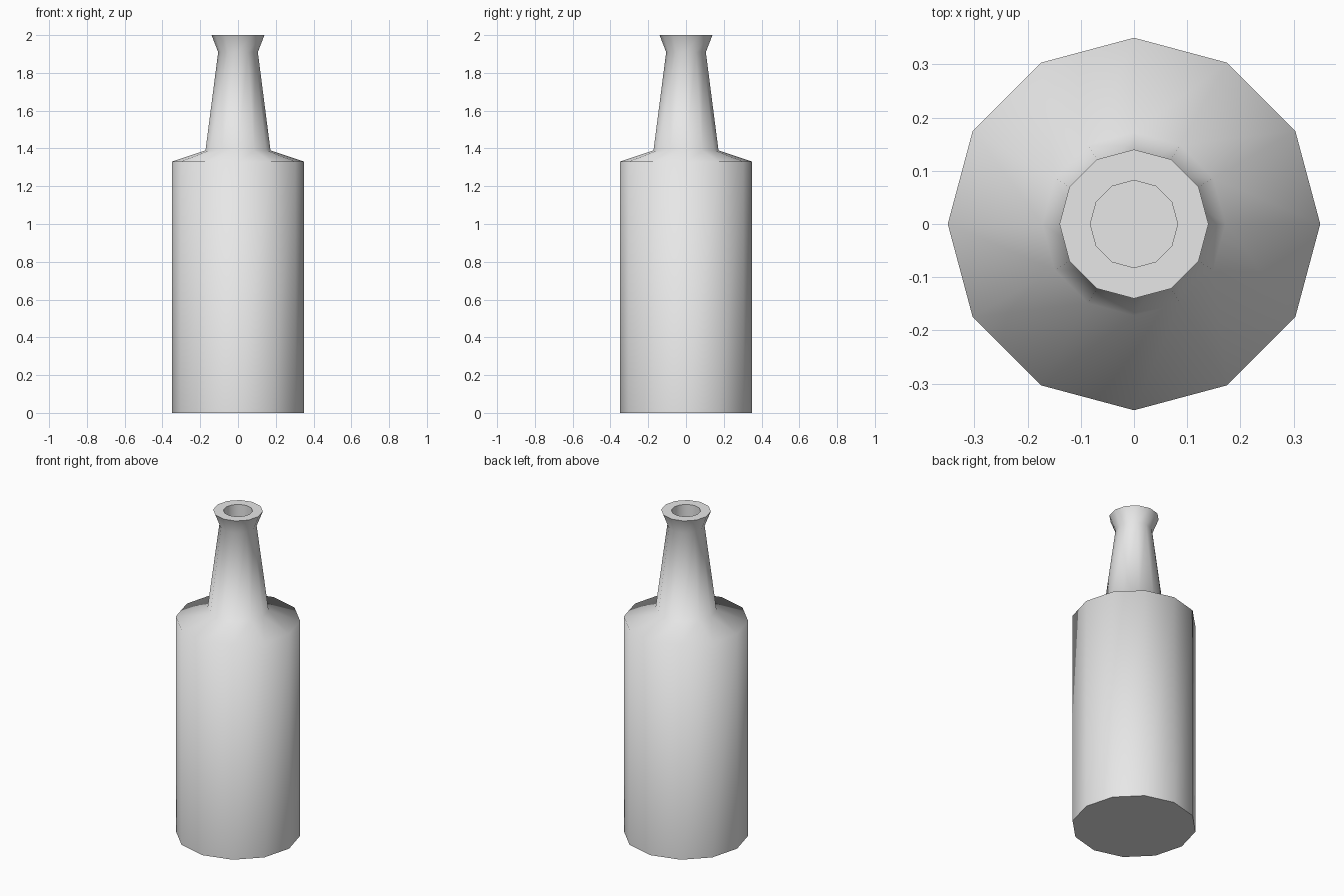
import bpy
import bmesh
import math

cube = bpy.data.objects.get("Cube")
if cube:
    bpy.data.objects.remove(cube, do_unlink=True)

SIDES = 12

# Plain grey material
grey = bpy.data.materials.new("plain_grey")
grey.use_nodes = True
colour = (0.8, 0.8, 0.8, 1.0)
grey.diffuse_color = colour
grey.node_tree.nodes["Principled BSDF"].inputs["Base Color"].default_value = colour

# Radius and height: base, shoulder, neck, flared lip, then down the mouth
profile = [
    (0.35, 0.0),
    (0.35, 1.33),
    (0.172, 1.39),
    (0.105, 1.91),
    (0.14, 2.0),
    (0.082, 2.0),
    (0.082, 1.7),
]


def lathe(name, points, material):
    """Turn a profile into a closed, capped solid."""
    bm = bmesh.new()
    rings = []
    for r, z in points:
        angles = [math.tau * i / SIDES for i in range(SIDES)]
        rings.append([bm.verts.new((r * math.cos(a), r * math.sin(a), z)) for a in angles])
    for low, high in zip(rings, rings[1:]):
        for i in range(SIDES):
            j = (i + 1) % SIDES
            bm.faces.new((low[i], low[j], high[j], high[i]))
    bm.faces.new(rings[0][::-1])
    bm.faces.new(rings[-1])
    mesh = bpy.data.meshes.new(name)
    bm.to_mesh(mesh)
    bm.free()
    mesh.materials.append(material)
    obj = bpy.data.objects.new(name, mesh)
    bpy.context.collection.objects.link(obj)
    return obj


bottle = lathe("bottle", profile, grey)

# Smooth sides and shoulder; crisp base, rim and mouth
bpy.ops.object.select_all(action="DESELECT")
bottle.select_set(True)
bpy.context.view_layer.objects.active = bottle
bpy.ops.object.shade_smooth_by_angle(angle=math.radians(80))
